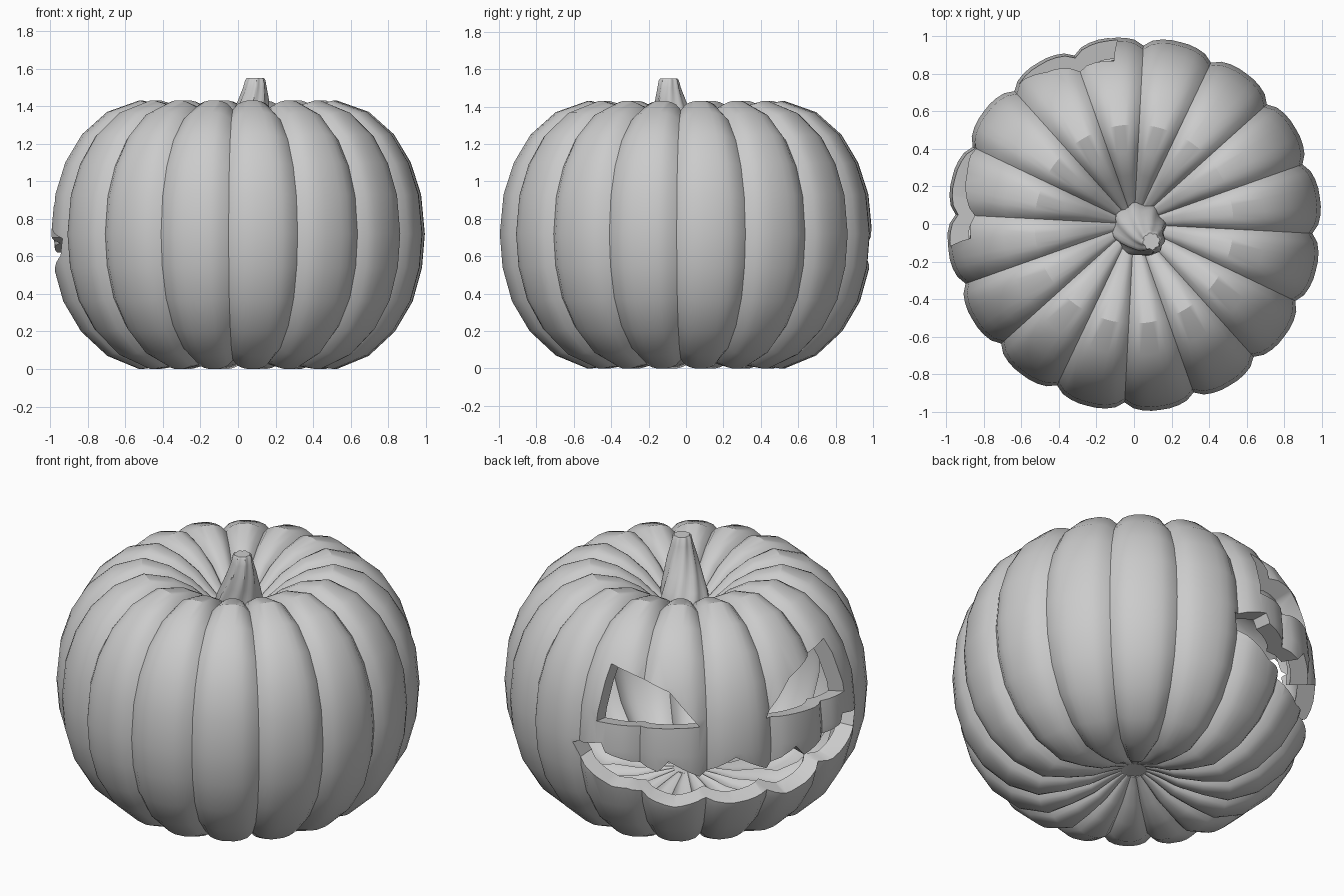
import bpy, bmesh, math
from mathutils import Vector

if "Cube" in bpy.data.objects:
    bpy.data.objects.remove(bpy.data.objects["Cube"])

RIBS, SEG = 16, 8
N = RIBS * SEG
PHASE = math.radians(-3)
FACE = math.radians(141)          # direction the carved face looks
CREASE = [.048, .018, .006, 0, 0, 0, .006, .018]

# rind profile (radius, height) from bottom dimple to top dimple
PROFILE = [(.07, .145), (.14, .115), (.24, .062), (.38, .02), (.53, 0), (.70, .07), (.84, .20),
           (.935, .36), (.985, .54), (1.0, .72), (.98, .93), (.925, 1.10), (.835, 1.25),
           (.70, 1.37), (.53, 1.43), (.38, 1.395), (.26, 1.325), (.15, 1.22), (.07, 1.16)]


def make_object(name, bm):
    bmesh.ops.recalc_face_normals(bm, faces=bm.faces)
    me = bpy.data.meshes.new(name)
    bm.to_mesh(me)
    bm.free()
    ob = bpy.data.objects.new(name, me)
    bpy.context.collection.objects.link(ob)
    return ob


def skin(bm, rings):
    """Join rings of points into a closed capped shell."""
    vr = [[bm.verts.new(p) for p in ring] for ring in rings]
    faces = []
    for a, b in zip(vr, vr[1:]):
        n = len(a)
        for i in range(n):
            j = (i + 1) % n
            faces.append(bm.faces.new((a[i], a[j], b[j], b[i])))
    faces.append(bm.faces.new(vr[0][::-1]))
    faces.append(bm.faces.new(vr[-1]))
    return faces


def rind_rings(thickness):
    """Ribbed rings, pushed inward along the profile normal."""
    rings = []
    for k, (r, z) in enumerate(PROFILE):
        p0, p1 = PROFILE[max(k - 1, 0)], PROFILE[min(k + 1, len(PROFILE) - 1)]
        t = Vector((p1[0] - p0[0], p1[1] - p0[1])).normalized()
        nr, nz = t.y, -t.x
        if k in (0, len(PROFILE) - 1):
            nr, nz = 0, math.copysign(1, nz)
        fade = min(1, r / .35)
        ring = []
        for i in range(N):
            off = CREASE[i % SEG] * fade ** 1.5 + thickness * (.3 + .7 * fade)
            rr, zz = r - nr * off, z - nz * off
            a = PHASE + 2 * math.pi * i / N
            ring.append((rr * math.cos(a), rr * math.sin(a), zz))
        rings.append(ring)
    return rings


# hollow pumpkin rind
bm = bmesh.new()
skin(bm, rind_rings(0))
bmesh.ops.recalc_face_normals(bm, faces=bm.faces)
inner = bmesh.new()
skin(inner, rind_rings(.10))
bmesh.ops.recalc_face_normals(inner, faces=inner.faces)
bmesh.ops.reverse_faces(inner, faces=inner.faces)
tmp = bpy.data.meshes.new("inner")
inner.to_mesh(tmp)
inner.free()
bm.from_mesh(tmp)
bpy.data.meshes.remove(tmp)
me = bpy.data.meshes.new("pumpkin_rind")
bm.to_mesh(me)
bm.free()
pumpkin = bpy.data.objects.new("pumpkin_rind", me)
bpy.context.collection.objects.link(pumpkin)


def surface_radius(z):
    for (r0, z0), (r1, z1) in zip(PROFILE[4:14], PROFILE[5:15]):
        if z0 <= z <= z1:
            return r0 + (r1 - r0) * (z - z0) / (z1 - z0)
    return .97


def carve(name, outline):
    """Cut a hole given as (degrees from face centre, height), walls aimed at the core."""
    core = .7
    f = Vector((math.cos(FACE), math.sin(FACE), 0))
    s = Vector((-math.sin(FACE), math.cos(FACE), 0))
    flat = []
    for deg, z in outline:
        a = math.radians(deg)
        flat.append((math.tan(a), (z - core) / (surface_radius(z) * math.cos(a))))
    rings = [[f * d + s * (u * d) + Vector((0, 0, core + v * d)) for u, v in flat]
             for d in (.25, 1.3)]
    b = bmesh.new()
    skin(b, rings)
    cutter = make_object(name, b)
    cutter.hide_render = True
    mod = pumpkin.modifiers.new(name, 'BOOLEAN')
    mod.operation = 'DIFFERENCE'
    mod.solver = 'EXACT'
    mod.object = cutter
    bpy.context.view_layer.objects.active = pumpkin
    bpy.ops.object.modifier_apply(modifier=mod.name)
    bpy.data.objects.remove(cutter)


# slanted eyes
eye = [(11.5, .89), (21.6, 1.08), (44, 1.183), (46, .872), (30, .875)]
carve("right_eye_cutter", eye)
carve("left_eye_cutter", [(-a, z) for a, z in eye])

# jagged grin
upper = [(11.5, .585), (21.5, .69), (25, .62), (42.5, .70), (44, .755)]
lower = [(54, .60), (47, .54), (41, .49), (36, .485), (28, .425), (20, .39), (11, .42)]
right = upper + [(56, .695)] + lower
mouth = [(0, .70)] + right + [(0, .40)] + [(-a, z) for a, z in reversed(right)]
carve("mouth_cutter", mouth)

# twisted, lobed stem leaning to one side
STEM = [(.02, 1.12, .15), (.03, 1.20, .145), (.045, 1.27, .128), (.065, 1.35, .104),
        (.083, 1.43, .083), (.09, 1.50, .063), (.092, 1.54, .054), (.092, 1.55, .046)]
rings = []
for lean, z, r in STEM:
    ring = []
    for i in range(48):
        a = 2 * math.pi * i / 48
        rr = r * (.94 + .07 * math.cos(8 * (a - 2.2 * (z - 1.1))))
        ring.append((lean + rr * math.cos(a), -lean + rr * math.sin(a), z))
    rings.append(ring)
bm = bmesh.new()
skin(bm, rings)
stem = make_object("stem", bm)

# smooth shading with sharp creases
for ob in (pumpkin, stem):
    bpy.ops.object.select_all(action='DESELECT')
    ob.select_set(True)
    bpy.context.view_layer.objects.active = ob
    bpy.ops.object.shade_smooth_by_angle(angle=math.radians(32))
